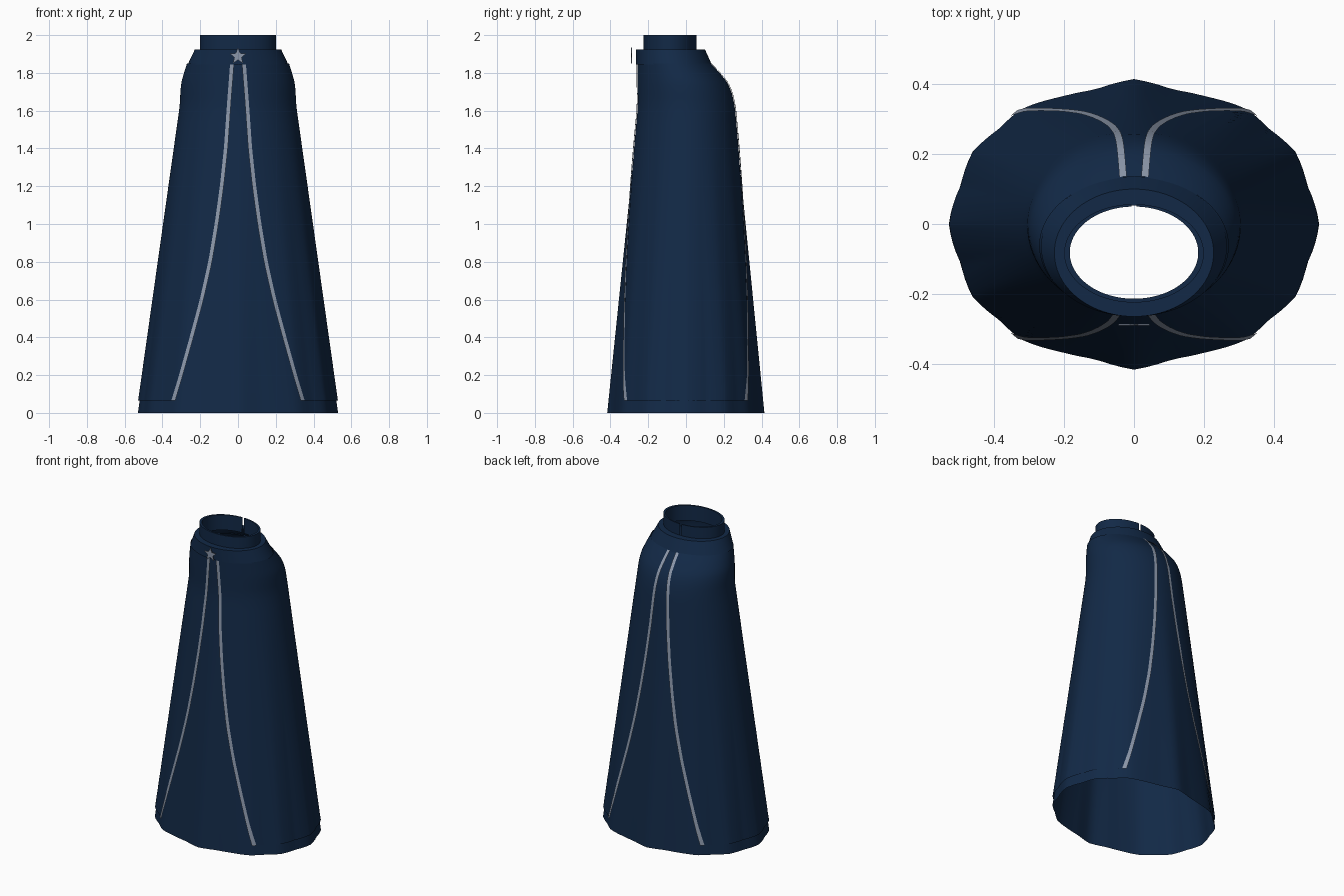
import bpy, bmesh, math

cube = bpy.data.objects.get("Cube")
if cube:
    bpy.data.objects.remove(cube, do_unlink=True)


def material(name, color):
    m = bpy.data.materials.new(name)
    m.use_nodes = True
    m.diffuse_color = (*color, 1)
    bsdf = m.node_tree.nodes["Principled BSDF"]
    bsdf.inputs["Base Color"].default_value = (*color, 1)
    bsdf.inputs["Roughness"].default_value = 0.8
    return m


NAVY = material("navy cloth", (0.006, 0.022, 0.062))
SILVER = material("silver trim", (0.26, 0.31, 0.40))

# Garment profile: height, half width, front y, back y
PROFILE = [(0, .53, -.417, .415), (1.6, .304, -.252, .256), (1.65, .299, -.25, .248),
           (1.7, .297, -.25, .235), (1.75, .292, -.25, .213), (1.8, .278, -.25, .172),
           (1.85, .262, -.25, .125), (1.92, .215, -.24, .08)]
# Hem folds over a quarter turn: angle, radius factor
FOLDS = [(0, 1), (16, .973), (30, 1.005), (42, .98), (53, 1), (66, .962), (77, .95), (90, 1)]
# Trim line: height, distance from the centre line
TRIM = [(.065, .335), (.2, .295), (.4, .24), (.6, .187), (.8, .143), (1.0, .11),
        (1.2, .083), (1.4, .062), (1.65, .045), (1.85, .03)]


def lookup(table, v):
    v = min(max(v, table[0][0]), table[-1][0])
    for a, b in zip(table, table[1:]):
        if v <= b[0]:
            f = (v - a[0]) / (b[0] - a[0])
            return [p + (q - p) * f for p, q in zip(a[1:], b[1:])]


def fold(t, z):
    """Radius factor of the folds, fading out towards the shoulders."""
    d = math.degrees(t) % 180
    d = min(d, 180 - d)
    return 1 + (lookup(FOLDS, d)[0] - 1) * max(0, 1 - z / 1.5)


def surface(t, z, off=0):
    rx, front, back = lookup(PROFILE, z)
    k = fold(t, z)
    return (math.cos(t) * (rx * k + off),
            (front + back) / 2 + math.sin(t) * ((back - front) / 2 * k + off), z)


def edge_angle(x, z):
    """Angle in the first quarter at which the cloth has the given x."""
    rx = lookup(PROFILE, z)[0]
    t = math.acos(x / rx)
    for _ in range(12):
        t = (t + math.acos(min(1, x / (rx * fold(t, z))))) / 2
    return t


def grid(name, rows, mat, closed=False, angle=40):
    """Skin rows of points into a smooth sheet."""
    bm = bmesh.new()
    vs = [[bm.verts.new(p) for p in row] for row in rows]
    n = len(rows[0])
    for a, b in zip(vs, vs[1:]):
        for i in range(n if closed else n - 1):
            j = (i + 1) % n
            bm.faces.new((a[i], a[j], b[j], b[i]))
    return finish(name, bm, mat, angle)


def finish(name, bm, mat, angle):
    me = bpy.data.meshes.new(name)
    bm.to_mesh(me)
    bm.free()
    me.materials.append(mat)
    ob = bpy.data.objects.new(name, me)
    bpy.context.collection.objects.link(ob)
    bpy.ops.object.select_all(action="DESELECT")
    ob.select_set(True)
    bpy.context.view_layer.objects.active = ob
    bpy.ops.object.shade_smooth_by_angle(angle=math.radians(angle))
    return ob


def oval_rows(rings, angles):
    return [[(rx * math.cos(t), (f + b) / 2 + (b - f) / 2 * math.sin(t), z) for t in angles]
            for z, rx, f, b in rings]


def span(a, b, n):
    return [a + (b - a) * i / n for i in range(n + 1)]


circle = span(0, math.tau, 96)[:-1]
heights = span(.065, 1.6, 24) + span(1.62, 1.85, 10)

# Inner skirt, open at both ends
grid("skirt", [[surface(t, z) for t in circle] for z in [0] + heights + [1.88, 1.92]],
     NAVY, closed=True)

# Left and right over panels, reaching round from the front trim to the back trim
for side, turn in (("left", 0), ("right", math.pi)):
    rows = []
    for z in heights:
        e = edge_angle(lookup(TRIM, z)[0], z)
        rows.append([surface(turn + t, z, .008) for t in span(-e, e, 56)])
    grid(side + "_over_panel", rows, NAVY)

# Four trim ribbons along the panel edges
for side, sx in (("left", 1), ("right", -1)):
    for end, sy in (("front", -1), ("back", 1)):
        rows = []
        for z in heights:
            x = lookup(TRIM, z)[0]
            row = []
            for dx in (-.01, 0, .01):
                t = sy * edge_angle(x + dx, z)
                row.append(surface(t if sx > 0 else math.pi - t, z, .012))
            rows.append(row)
        grid(f"{side}_{end}_trim", rows, SILVER)

# Collar band with a flat top ledge
grid("collar", oval_rows([(1.845, .25, -.25, .12), (1.845, .266, -.265, .136),
                          (1.925, .228, -.265, .1), (1.925, .195, -.22, .053)], circle),
     NAVY, closed=True, angle=30)

# Neck band, split at the back
gap = .04
arc = span(math.pi / 2 + gap, math.pi * 2.5 - gap, 72)
grid("neck_band", oval_rows([(1.92, .2, -.225, .057), (2, .2, -.225, .057),
                             (2, .184, -.214, .05), (1.9, .184, -.214, .05)], arc),
     NAVY, angle=30)

# Star clasp
bm = bmesh.new()
points = []
for i in range(10):
    r = .02 if i % 2 else .046
    a = math.pi / 2 + i * math.pi / 5
    points.append(bm.verts.new((r * math.cos(a), -.291, 1.888 + r * math.sin(a))))
face = bm.faces.new(points)
out = bmesh.ops.extrude_face_region(bm, geom=[face])["geom"]
bmesh.ops.translate(bm, vec=(0, .004, 0),
                    verts=[v for v in out if isinstance(v, bmesh.types.BMVert)])
bmesh.ops.recalc_face_normals(bm, faces=bm.faces)
finish("star_clasp", bm, SILVER, 20)
